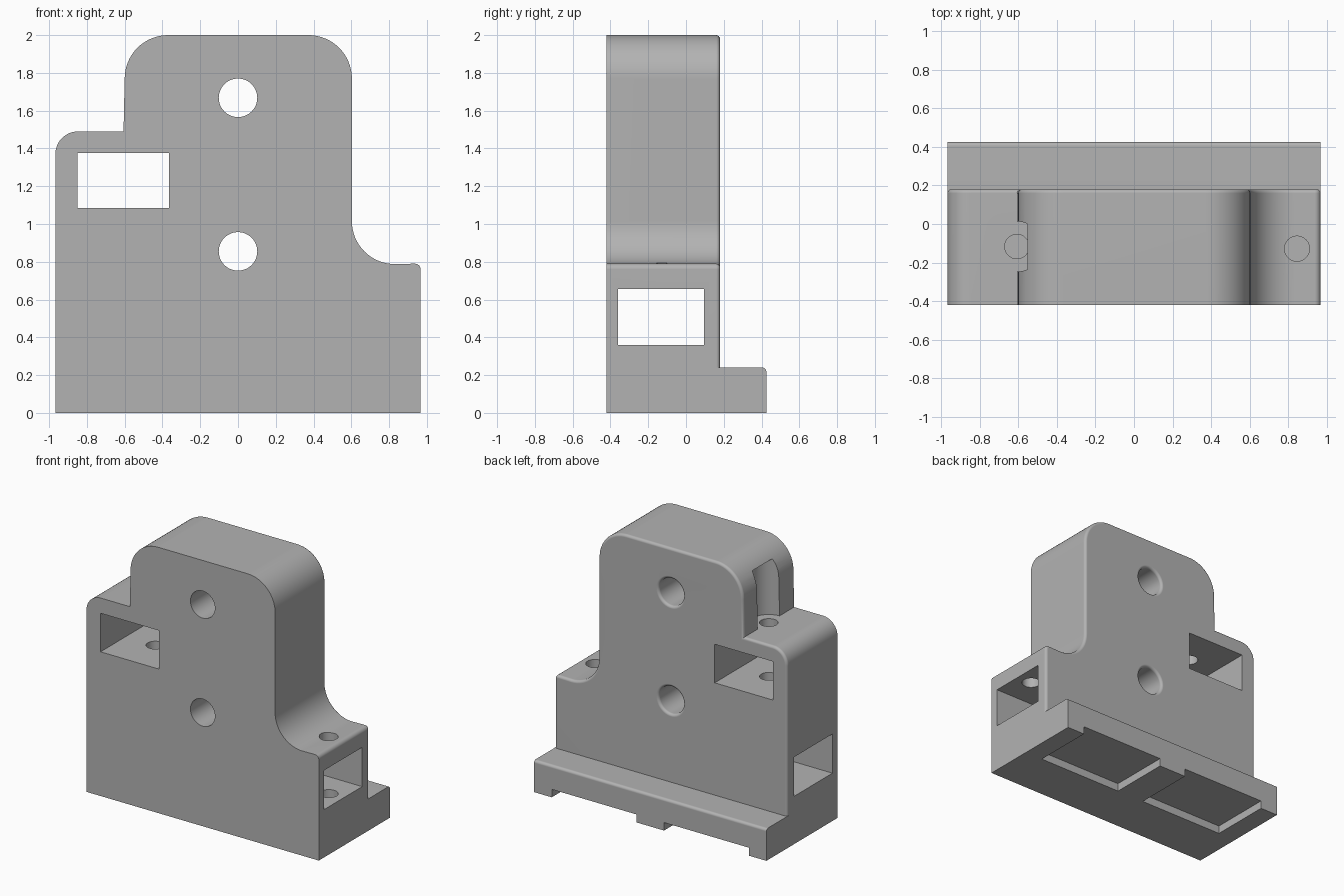
import bpy, bmesh, math
from mathutils import Matrix, Vector

if "Cube" in bpy.data.objects:
    bpy.data.objects.remove(bpy.data.objects["Cube"])

grey = bpy.data.materials.new("mid grey")
grey.use_nodes = True
colour = (0.45, 0.45, 0.45, 1)
grey.diffuse_color = colour
bsdf = grey.node_tree.nodes["Principled BSDF"]
bsdf.inputs["Base Color"].default_value = colour
bsdf.inputs["Roughness"].default_value = 0.6

FRONT, BACK, FOOT_BACK = -0.42, 0.18, 0.425
SIDE, FILLET = 0.967, 0.02


def loft(name, rings):
    """Closed solid through rings that all have the same number of points."""
    bm = bmesh.new()
    rings = [[bm.verts.new(p) for p in ring] for ring in rings]
    count = len(rings[0])
    for a, b in zip(rings, rings[1:]):
        for i in range(count):
            j = (i + 1) % count
            bm.faces.new((a[i], a[j], b[j], b[i]))
    bm.faces.new(rings[0])
    bm.faces.new(rings[-1])
    bmesh.ops.recalc_face_normals(bm, faces=bm.faces)
    mesh = bpy.data.meshes.new(name)
    bm.to_mesh(mesh)
    bm.free()
    mesh.materials.append(grey)
    ob = bpy.data.objects.new(name, mesh)
    bpy.context.scene.collection.objects.link(ob)
    return ob


def box(name, lo, hi):
    corners = [(lo[0], lo[1]), (hi[0], lo[1]), (hi[0], hi[1]), (lo[0], hi[1])]
    return loft(name, [[(x, y, z) for x, y in corners] for z in (lo[2], hi[2])])


def lathe(name, profile, matrix, steps=48):
    """Solid of revolution from (radius, height) pairs."""
    angles = [math.tau * i / steps for i in range(steps)]
    return loft(name, [[matrix @ Vector((r * math.cos(a), r * math.sin(a), h)) for a in angles]
                       for r, h in profile])


def arc(cx, cz, r, start, end, steps=16):
    angles = [math.radians(start + (end - start) * i / steps) for i in range(steps + 1)]
    return [(cx + r * math.cos(a), cz + r * math.sin(a)) for a in angles]


def inset(points, distance):
    """Move an outline inwards, keeping its base on the ground."""
    result = []
    for i, p in enumerate(points):
        p, before, after = Vector(p), Vector(points[i - 1]), Vector(points[(i + 1) % len(points)])
        d1, d2 = (p - before).normalized(), (after - p).normalized()
        n1, n2 = Vector((-d1.y, d1.x)), Vector((-d2.y, d2.x))
        q = p + (n1 + n2) * distance / (1 + n1.dot(n2))
        result.append((q.x, q.y if p.y > 0 else 0))
    return result


def combine(target, other, operation):
    """Apply a boolean, using the first solver that changes the mesh."""
    before = target.data
    for solver in ('EXACT', 'MANIFOLD', 'FLOAT'):
        mod = target.modifiers.new("boolean", 'BOOLEAN')
        mod.object, mod.operation, mod.solver = other, operation, solver
        bpy.context.view_layer.update()
        graph = bpy.context.evaluated_depsgraph_get()
        mesh = bpy.data.meshes.new_from_object(target.evaluated_get(graph))
        target.modifiers.remove(mod)
        if len(mesh.polygons) > 6 and len(mesh.polygons) != len(before.polygons):
            target.data = mesh
            break
    bpy.data.objects.remove(other)


# Quarter round shared by the back edges: (inset, distance short of the face)
quarter = [(FILLET * (1 - math.cos(t)), FILLET * (1 - math.sin(t)))
           for t in (math.radians(22.5 * i) for i in range(5))]

# Stepped main block, lofted front to back with a rounded back rim
outline = [(-SIDE, 0), (SIDE, 0)]
outline += arc(SIDE - 0.03, 0.76, 0.03, 0, 90, 6)
outline += arc(0.83, 1.015, 0.227, 270, 180)
outline += arc(0.373, 1.77, 0.23, 0, 90)
outline += arc(-0.37, 1.77, 0.23, 90, 180)
outline += [(-0.606, 1.49)]
outline += arc(-SIDE + 0.12, 1.37, 0.12, 90, 180)
body = loft("mount_block", [[(x, FRONT, z) for x, z in outline]] + [
    [(x, BACK - short, z) for x, z in inset(outline, d)] for d, short in quarter])

# Rear foot with a rounded top edge
foot_profile = [(0.05, 0), (FOOT_BACK, 0)]
foot_profile += arc(FOOT_BACK - FILLET, 0.24 - FILLET, FILLET, 0, 90, 4) + [(0.05, 0.24)]
foot = loft("rear_foot", [[(x, y, z) for y, z in foot_profile] for x in (-SIDE, SIDE)])
combine(body, foot, 'UNION')

# Rectangular slots: upper one front to back, lower one side to side
cutters = [
    box("upper_slot", (-0.85, -1, 1.085), (-0.365, 1, 1.375)),
    box("lower_slot", (-2, -0.36, 0.36), (2, 0.095, 0.655)),
]

# Pair of shallow recesses under the foot, open at the back
for a, b in ((-0.82, -0.115), (0.115, 0.82)):
    cutters.append(box("base_recess", (a, -0.04, -0.1), (b, 1, 0.06)))

# Two bolt holes, rounded where they leave the back
hole = [(0.102, -1)] + [(0.102 + d, BACK - short) for d, short in quarter]
hole.append((0.102 + FILLET, 1))
for z in (0.855, 1.668):
    turn = Matrix.Translation((0, 0, z)) @ Matrix.Rotation(-math.pi / 2, 4, 'X')
    cutters.append(lathe("bolt_hole", hole, turn))

# Upright screw holes, and the tool groove above the higher ledge
for name, x, y, r, low, high in (("side_screw_hole", 0.845, -0.128, 0.065, 0.2, 0.9),
                                 ("ledge_screw_hole", -0.607, -0.117, 0.063, 0.9, 1.6),
                                 ("tool_groove", -0.607, -0.117, 0.13, 1.49, 1.91)):
    cutters.append(lathe(name, [(r, low), (r, high)], Matrix.Translation((x, y, 0))))

for cutter in cutters:
    combine(body, cutter, 'DIFFERENCE')

# Smooth the curves and keep the flats flat
body.data.shade_smooth()
body.data.set_sharp_from_angle(angle=math.radians(32))
normals = body.modifiers.new("flat_faces", 'WEIGHTED_NORMAL')
normals.keep_sharp = True
